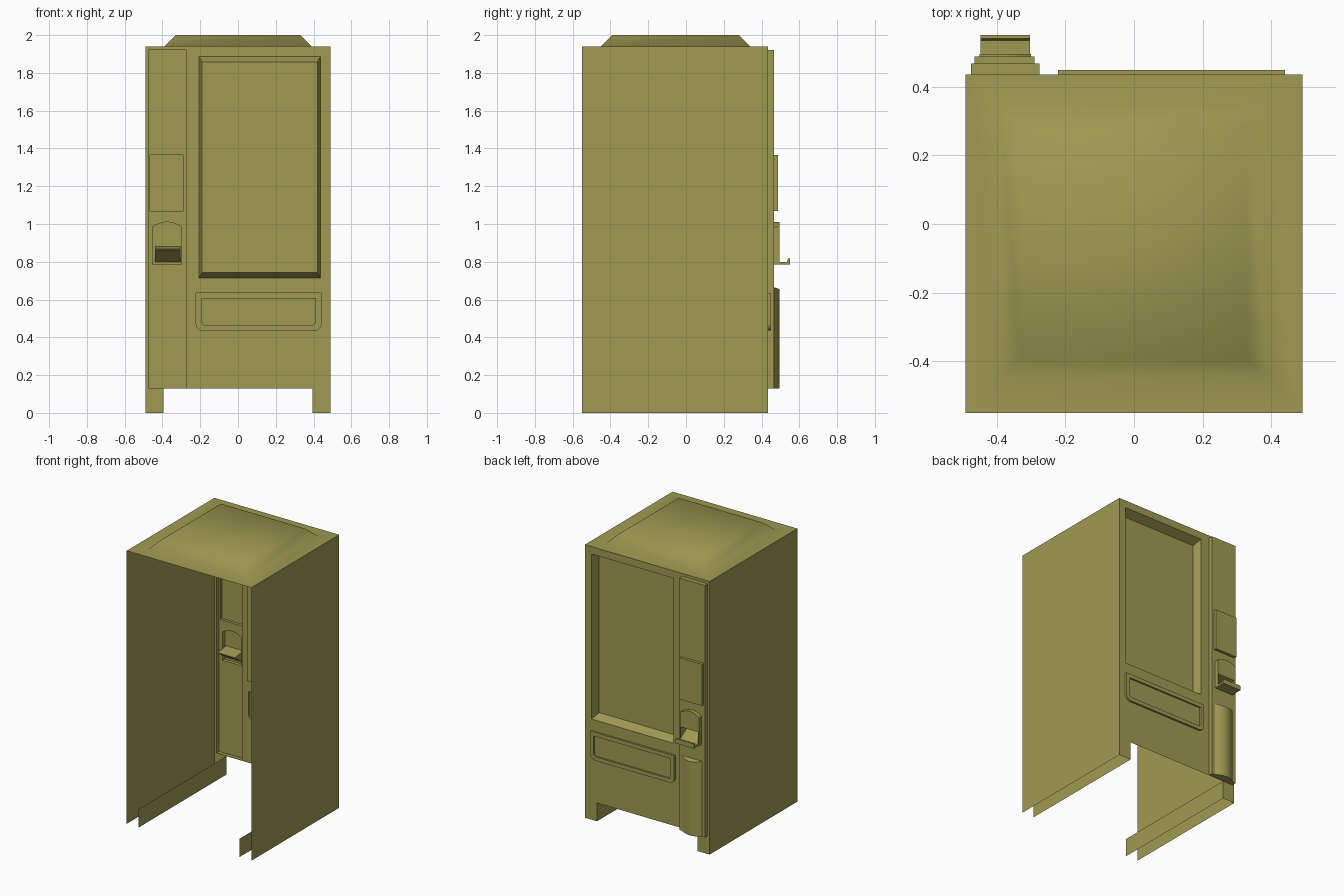
import bpy, bmesh, math
from mathutils import Vector

if "Cube" in bpy.data.objects:
    bpy.data.objects.remove(bpy.data.objects["Cube"], do_unlink=True)

olive = bpy.data.materials.new("olive_paint")
olive.use_nodes = True
color = (0.35, 0.325, 0.085, 1)
olive.diffuse_color = color
olive.node_tree.nodes["Principled BSDF"].inputs["Base Color"].default_value = color

FRONT = 0.435   # main panel plane
COLUMN = 0.467  # control column plane
BACK, SIDE, TOP, FOOT = -0.55, 0.49, 1.94, 0.13


def shell(name, rings, holes=(), facing=(0, 1, 0), angle=30, caps=1):
    """Bridge matching rings, then fill the last ring around any holes."""
    bm = bmesh.new()

    def loop(points):
        vs = [bm.verts.new(p) for p in points]
        return vs, [bm.edges.new((vs[i], vs[i - 1])) for i in range(len(vs))]

    loops = [loop(r) for r in rings]
    for (a, _), (b, _) in zip(loops, loops[1:]):
        for i in range(len(a)):
            bm.faces.new((a[i - 1], a[i], b[i], b[i - 1]))
    fill = list(loops[-1][1])
    for h in holes:
        fill += loop(h)[1]
    bmesh.ops.triangle_fill(bm, edges=fill, use_beauty=True, normal=facing)
    if caps == 2:
        bmesh.ops.triangle_fill(bm, edges=loops[0][1], use_beauty=True)
    bmesh.ops.recalc_face_normals(bm, faces=bm.faces)
    total = sum((f.normal * f.calc_area() for f in bm.faces), Vector())
    if caps == 1 and total.dot(Vector(facing)) < 0:
        bmesh.ops.reverse_faces(bm, faces=bm.faces)
    mesh = bpy.data.meshes.new(name)
    bm.to_mesh(mesh)
    bm.free()
    mesh.materials.append(olive)
    obj = bpy.data.objects.new(name, mesh)
    bpy.context.collection.objects.link(obj)
    bpy.ops.object.select_all(action='DESELECT')
    obj.select_set(True)
    bpy.context.view_layer.objects.active = obj
    bpy.ops.object.shade_smooth_by_angle(angle=math.radians(angle))
    return obj


def rect(x0, x1, z0, z1, y):
    return [(x0, y, z0), (x1, y, z0), (x1, y, z1), (x0, y, z1)]


def flat(x, y0, y1, z):
    return [(-x, y0, z), (x, y0, z), (x, y1, z), (-x, y1, z)]


def flap_ring(inset, y, r):
    """Rectangle with rounded lower corners."""
    x0, x1, z0, z1 = -0.222 + inset, 0.44 - inset, 0.435 + inset, 0.635 - inset
    pts = [(x1, y, z1), (x0, y, z1)]
    for cx, start in ((x0 + r, 180), (x1 - r, 270)):
        for i in range(6):
            a = math.radians(start + i * 18)
            pts.append((cx + r * math.cos(a), y, z0 + r + r * math.sin(a)))
    return pts


def arch_ring(y):
    """Rectangle with a shallow arched top."""
    x0, x1, z0, z1 = -0.45, -0.30, 0.785, 0.985
    pts = [(x0, y, z0), (x1, y, z0)]
    for i in range(11):
        t = i / 10
        pts.append((x1 + (x0 - x1) * t, y, z1 + 0.1 * t * (1 - t)))
    return pts


def bulge_ring(z, drop=0.0):
    """Shallow convex arc standing on the column plane."""
    pts = []
    for i in range(17):
        t = i / 16
        h = 4 * t * (1 - t)
        pts.append((-0.452 + 0.154 * t, COLUMN + 0.029 * h, z - drop * h))
    return pts


# Cabinet sides and inner walls of the feet
for label, s in (("left", 1), ("right", -1)):
    for part, x, h, face in (("side_panel", SIDE, TOP, s), ("foot_inner_wall", 0.395, FOOT, -s)):
        shell(f"{label}_{part}", [[(s * x, BACK, 0), (s * x, FRONT, 0),
                                   (s * x, FRONT, h), (s * x, BACK, h)]],
              facing=(face, 0, 0))

# Softly shaded raised roof
shell("roof", [flat(SIDE, BACK, FRONT, TOP), flat(0.39, -0.45, 0.34, TOP),
               flat(0.33, -0.39, 0.28, 2.0)], facing=(0, 0, 1), angle=80)

# Front panel with feet and openings
outline = [(-SIDE, 0), (-0.395, 0), (-0.395, FOOT), (0.395, FOOT),
           (0.395, 0), (SIDE, 0), (SIDE, TOP), (-SIDE, TOP)]
window = rect(-0.207, 0.437, 0.715, 1.887, FRONT)
shell("front_panel", [[(x, FRONT, z) for x, z in outline]],
      holes=[window, flap_ring(0, FRONT, 0.04),
             rect(-0.475, -0.275, FOOT + 0.003, 1.92, FRONT)])

# Recessed window and delivery flap
shell("display_window", [window, rect(-0.19, 0.42, 0.743, 1.858, FRONT - 0.06)])
shell("delivery_flap", [flap_ring(0, FRONT, 0.04), flap_ring(0, FRONT + 0.014, 0.04),
                        flap_ring(0.028, FRONT + 0.014, 0.02),
                        flap_ring(0.028, FRONT + 0.002, 0.02)])

# Control column
bulge_hole = rect(-0.452, -0.298, FOOT + 0.003, 0.662, COLUMN)
keypad = rect(-0.465, -0.29, 1.07, 1.365, COLUMN)
shell("control_column", [rect(-0.475, -0.275, FOOT, 1.92, FRONT),
                         rect(-0.475, -0.275, FOOT, 1.92, COLUMN)],
      holes=[bulge_hole, keypad, arch_ring(COLUMN)])
shell("keypad_plate", [keypad, rect(-0.465, -0.29, 1.07, 1.365, 0.487)])

# Change dispenser: arched housing, wedge-shaped pocket and lip
pocket = rect(-0.44, -0.305, 0.80, 0.88, 0.495)
shell("dispenser_housing", [arch_ring(COLUMN), arch_ring(0.495)], holes=[pocket])
shell("dispenser_pocket", [pocket, rect(-0.44, -0.305, 0.862, 0.867, 0.40)])
lip = [(0.49, 0.785), (0.55, 0.785), (0.55, 0.818), (0.54, 0.818), (0.535, 0.80), (0.49, 0.80)]
shell("dispenser_lip", [[(x, y, z) for y, z in lip] for x in (-0.447, -0.303)],
      facing=(1, 0, 0), caps=2)

# Rounded lower cover
shell("lower_cover", [bulge_ring(FOOT), bulge_ring(0.665, 0.01)],
      facing=(0, 0, 1), caps=2)
